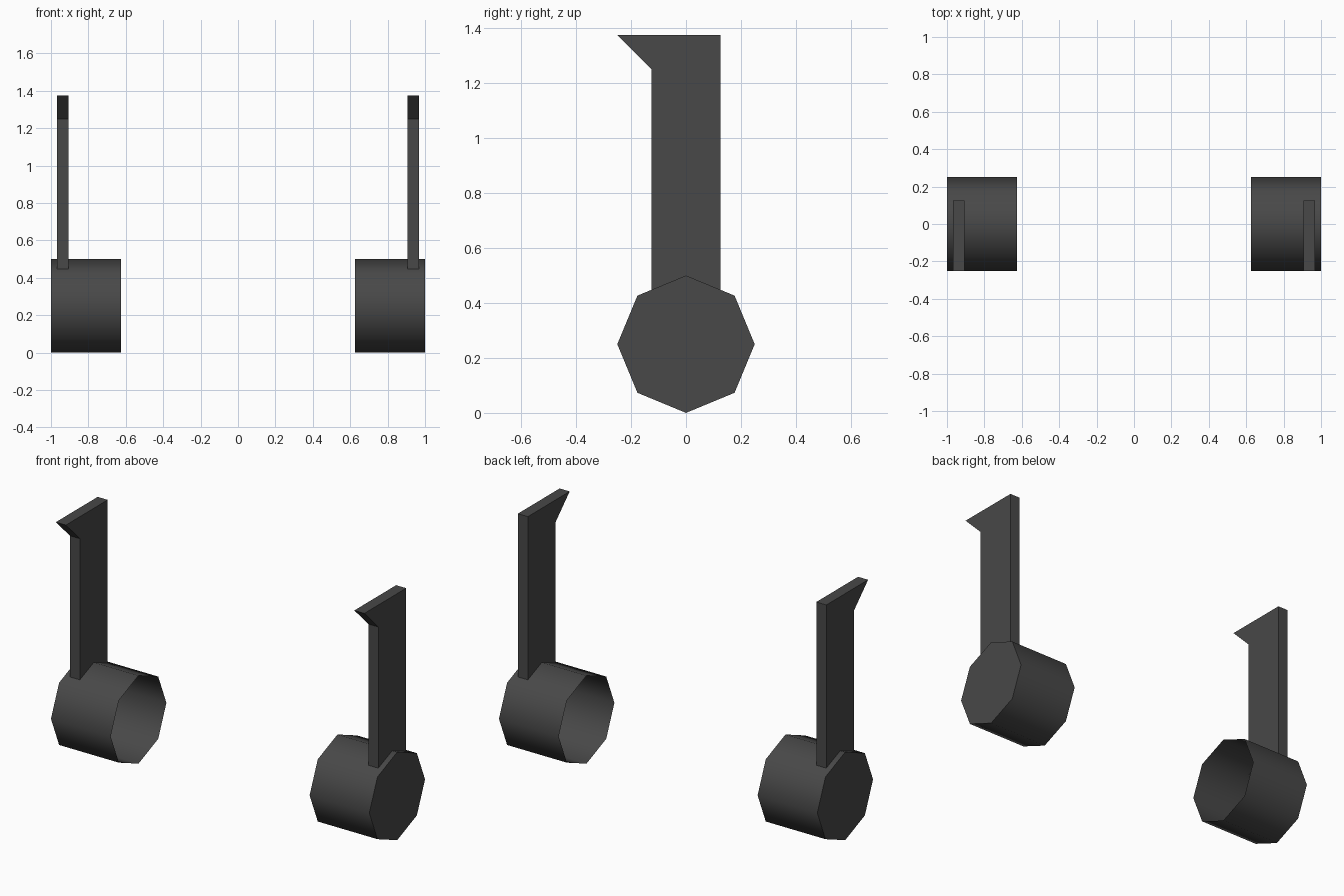
import bpy, bmesh, math

if "Cube" in bpy.data.objects:
    bpy.data.objects.remove(bpy.data.objects["Cube"])

mat = bpy.data.materials.new("dark grey")
mat.diffuse_color = (0.065, 0.065, 0.065, 1)
mat.use_nodes = True
mat.node_tree.nodes["Principled BSDF"].inputs["Base Color"].default_value = mat.diffuse_color


def make_object(name, bm):
    mesh = bpy.data.meshes.new(name)
    bm.to_mesh(mesh)
    bm.free()
    mesh.materials.append(mat)
    obj = bpy.data.objects.new(name, mesh)
    bpy.context.collection.objects.link(obj)
    return obj


def barrel(name, side):
    # eight-sided smooth cup: closed outer end, open inner end
    bm = bmesh.new()
    rings = []
    for x in (0.625, 1.0):
        rings.append([bm.verts.new((side * x,
                                    0.25 * math.sin(i * math.pi / 4),
                                    0.25 + 0.25 * math.cos(i * math.pi / 4)))
                      for i in range(8)])
    inner, outer = rings
    faces = []
    for i in range(8):
        j = (i + 1) % 8
        f = bm.faces.new((inner[i], inner[j], outer[j], outer[i]))
        f.smooth = True
        faces.append(f)
    faces.append(bm.faces.new(outer))
    # point every face away from the cup's middle
    for f in faces:
        f.normal_update()
        c = f.calc_center_median()
        c.x -= side * 0.8
        c.z -= 0.25
        if f.normal.dot(c) < 0:
            f.normal_flip()
    return make_object(name, bm)


def arm(name, side):
    # upright bar with a hooked tip, its foot seated on the barrel's ridge
    profile = [(0.125, 0.448), (0.125, 1.375), (-0.25, 1.375),
               (-0.125, 1.25), (-0.125, 0.448), (0, 0.5)]
    bm = bmesh.new()
    a, b = [[bm.verts.new((side * x, y, z)) for y, z in profile]
            for x in (0.906, 0.969)]
    bm.faces.new(a)
    bm.faces.new(b)
    n = len(profile)
    for i in range(n):
        j = (i + 1) % n
        bm.faces.new((a[i], a[j], b[j], b[i]))
    bmesh.ops.recalc_face_normals(bm, faces=bm.faces[:])
    # the foot lies on the barrel, so it needs no underside
    foot = [f for f in bm.faces if f.calc_center_median().z < 0.49]
    bmesh.ops.delete(bm, geom=foot, context='FACES_ONLY')
    return make_object(name, bm)


for label, side in (("left", -1), ("right", 1)):
    barrel(label + "_barrel", side)
    arm(label + "_hooked_arm", side)
